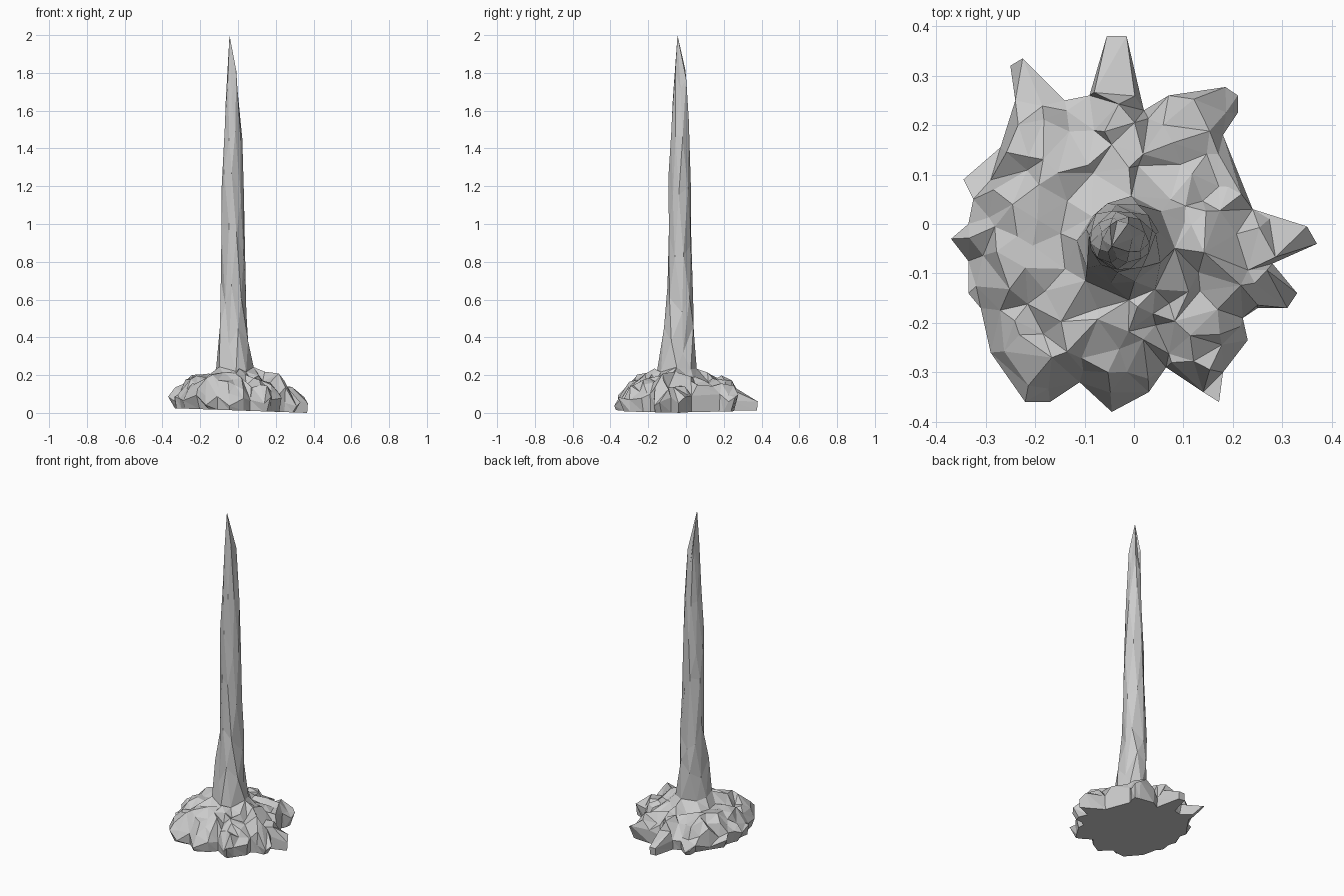
import bpy, bmesh, math, random
from mathutils import Vector
from mathutils.geometry import delaunay_2d_cdt

if "Cube" in bpy.data.objects:
    bpy.data.objects.remove(bpy.data.objects["Cube"])

random.seed(11)
C = Vector((-0.02, -0.04))
SIDES = 8

# Jagged outline of the rock mound seen from above
OUTLINE = [(.37, -.04), (.35, -.005), (.24, .03), (.18, .18), (.21, .225), (.21, .26), (.185, .277), (.07, .26),
           (.02, .23), (-.015, .38), (-.055, .38), (-.09, .26), (-.14, .25), (-.225, .335), (-.25, .32),
           (-.24, .25), (-.27, .155), (-.345, .09), (-.325, .05), (-.335, 0), (-.37, -.03), (-.335, -.075),
           (-.335, -.14), (-.31, -.17), (-.29, -.26), (-.22, -.36), (-.17, -.36), (-.11, -.32), (-.045, -.38),
           (.03, -.34), (.065, -.29), (.14, -.34), (.172, -.36), (.18, -.3), (.23, -.235), (.22, -.19),
           (.25, -.17), (.31, -.17), (.33, -.14), (.28, -.08)]

# Spike cross-sections: z, x min, x max, y min, y max
SECTIONS = [(.23, -.11, .08, -.15, .055), (.40, -.1, .055, -.125, .045),
            (.62, -.092, .04, -.102, .04), (.90, -.09, .037, -.095, .03),
            (1.20, -.085, .03, -.087, .025), (1.50, -.07, .02, -.08, .018),
            (1.74, -.062, -.002, -.066, .006)]


def jit(a):
    return random.uniform(-a, a)


def make(name, bm):
    bmesh.ops.recalc_face_normals(bm, faces=bm.faces)
    me = bpy.data.meshes.new(name)
    bm.to_mesh(me)
    bm.free()
    ob = bpy.data.objects.new(name, me)
    bpy.context.collection.objects.link(ob)
    return ob


def section(s, turn):
    z, x0, x1, y0, y1 = s
    pts = []
    for i in range(SIDES):
        a = math.tau * (i + turn + jit(.2)) / SIDES
        k = 1.02 + jit(.08)
        pts.append(Vector(((x0 + x1) / 2 + (x1 - x0) / 2 * math.cos(a) * k,
                           (y0 + y1) / 2 + (y1 - y0) / 2 * math.sin(a) * k,
                           z + jit(.015 if z < .3 else .09))))
    return pts


# Tall faceted spike
rings = [section(s, .5 * (j % 2)) for j, s in enumerate(SECTIONS)]
bm = bmesh.new()
vr = [[bm.verts.new(p) for p in r] for r in rings]
for j, (a, b) in enumerate(zip(vr, vr[1:])):
    for i in range(SIDES):
        k = (i + 1) % SIDES
        if j % 2 == 0:
            bm.faces.new((a[i], a[k], b[i]))
            bm.faces.new((a[k], b[k], b[i]))
        else:
            bm.faces.new((a[i], b[k], b[i]))
            bm.faces.new((a[i], a[k], b[k]))
tip = bm.verts.new((-.045, -.045, 2))
for i in range(SIDES):
    bm.faces.new((vr[-1][i], vr[-1][(i + 1) % SIDES], tip))
make("rock_spike", bm)

# Rock mound: outline, scattered interior points and the spike's foot, triangulated
outer = [Vector(p) for p in OUTLINE]
n = len(outer)


def reach(a):
    """Distance from the centre to the outline along angle a."""
    d = Vector((math.cos(a), math.sin(a)))
    best = .24
    for p, q in zip(outer, outer[1:] + outer[:1]):
        e, w = q - p, p - C
        den = d.x * e.y - d.y * e.x
        if abs(den) > 1e-9:
            t = (w.x * e.y - w.y * e.x) / den
            u = (w.x * d.y - w.y * d.x) / den
            if t > 0 and 0 <= u <= 1:
                best = t
    return best


pts = list(outer)
hts = [max(.035, .07 + jit(.035)) for _ in outer]
hts[9] = hts[10] = .06
hts[0] = .05
for t, count, h in [(.92, 32, .115), (.80, 28, .152), (.67, 22, .174), (.54, 17, .187), (.43, 11, .2)]:
    for i in range(count):
        a = math.tau * (i + t * 3 + jit(.35)) / count
        r = max(.13, min(reach(a), .36) * (t + jit(.045)))
        pts.append(C + Vector((math.cos(a), math.sin(a))) * r)
        hts.append(h + jit(.035))
start = len(pts)
pts += [p.to_2d() for p in rings[0]]
hts += [p.z for p in rings[0]]
edges = [(i, (i + 1) % n) for i in range(n)]
edges += [(start + i, start + (i + 1) % SIDES) for i in range(SIDES)]
vs, _, fs, orig, _, _ = delaunay_2d_cdt(pts, edges, [], 1, 1e-5)

bm = bmesh.new()
verts = [bm.verts.new((v.x, v.y, hts[o[0]] if o else .1)) for v, o in zip(vs, orig)]
for f in fs:
    if not all(orig[i] and orig[i][0] >= start for i in f):
        bm.faces.new([verts[i] for i in f])

# Undercut skirt and flat, rounder underside
index = {o[0]: i for i, o in enumerate(orig) if o}
rim = [verts[index[i]] for i in range(n)]
foot = []
for i, p in enumerate(outer):
    r = (p - C).length
    new_r = r * .99 if i in (0, 9, 10) else min(r * .98, r * .5 + .15 + jit(.012))
    q = C + (p - C) * (new_r / r)
    foot.append(bm.verts.new((q.x, q.y, .014 - .035 * q.x)))
for i in range(n):
    k = (i + 1) % n
    bm.faces.new((rim[i], foot[i], foot[k]))
    bm.faces.new((rim[i], foot[k], rim[k]))
bm.faces.new(foot)
low = min(v.co.z for v in bm.verts)
for v in foot:
    v.co.z -= low
make("rock_mound", bm)
